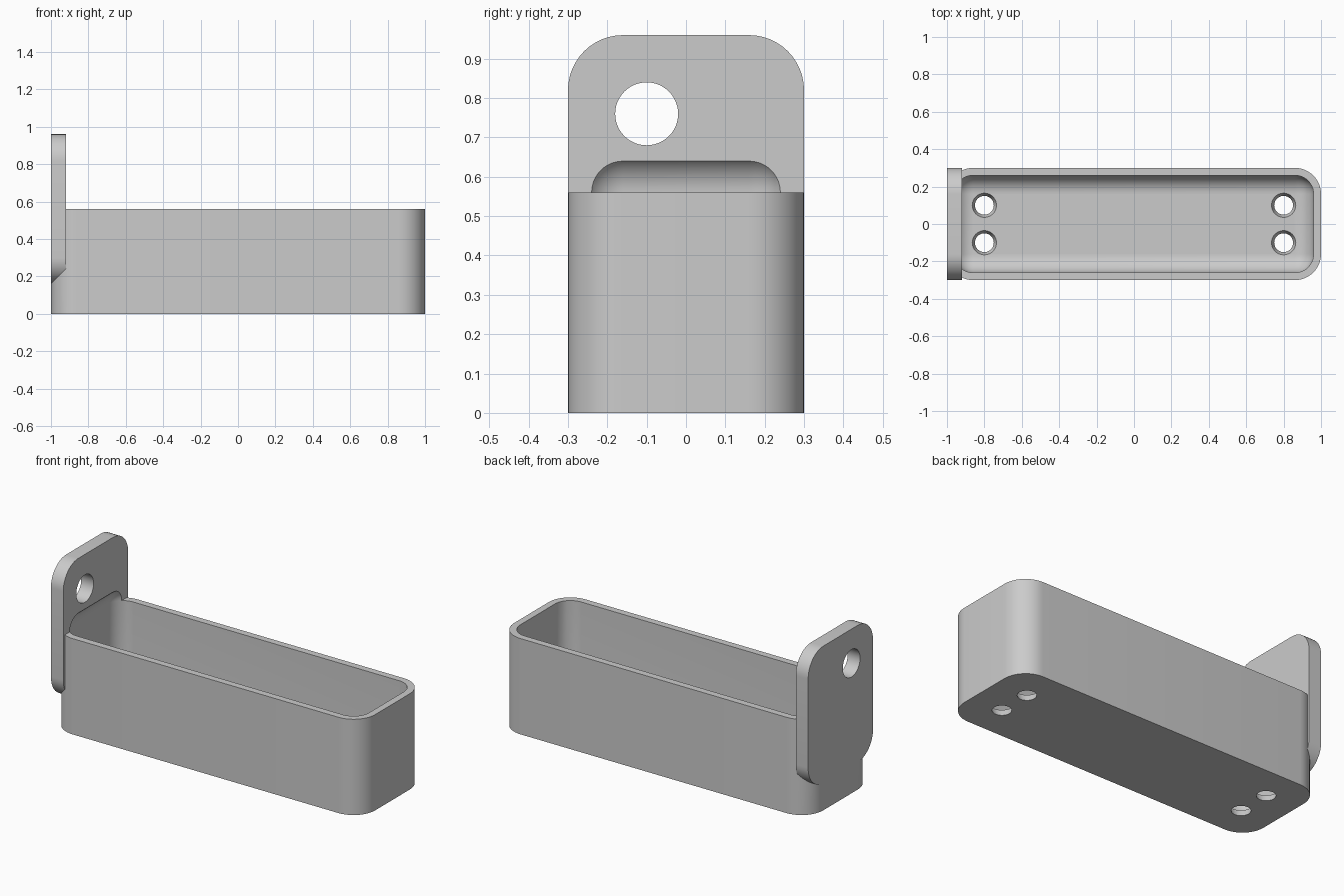
import bpy, bmesh
from mathutils import Matrix, Vector

if "Cube" in bpy.data.objects:
    bpy.data.objects.remove(bpy.data.objects["Cube"], do_unlink=True)

grey = bpy.data.materials.new("light grey")
grey.use_nodes = True
grey.diffuse_color = (0.6, 0.6, 0.6, 1)
grey.node_tree.nodes["Principled BSDF"].inputs["Base Color"].default_value = (0.6, 0.6, 0.6, 1)

OUTER_R = 0.14   # corner radius of tray and plate
WALL = 0.04
RIM = 0.56
PLATE_T = 0.08


def finish(bm, name):
    bmesh.ops.recalc_face_normals(bm, faces=bm.faces)
    mesh = bpy.data.meshes.new(name)
    bm.to_mesh(mesh)
    bm.free()
    mesh.materials.append(grey)
    obj = bpy.data.objects.new(name, mesh)
    bpy.context.collection.objects.link(obj)
    return obj


def rounded_box(name, low, high, radius, axis=None):
    """Box with rounded edges along one axis, or along all of them."""
    low, high = Vector(low), Vector(high)
    bm = bmesh.new()
    bmesh.ops.create_cube(bm, size=1)
    bmesh.ops.scale(bm, vec=high - low, verts=bm.verts)
    bmesh.ops.translate(bm, vec=(low + high) / 2, verts=bm.verts)
    edges = [e for e in bm.edges if axis is None
             or abs((e.verts[0].co - e.verts[1].co).normalized()[axis]) > 0.9]
    bmesh.ops.bevel(bm, geom=edges, offset=radius, offset_type='OFFSET',
                    segments=12, profile=0.5, affect='EDGES')
    return finish(bm, name)


def drill(name, centre, r1, r2, depth, axis='Z'):
    """Straight or tapered round cutter."""
    bm = bmesh.new()
    turn = Matrix.Rotation(1.5707963, 4, 'Y') if axis == 'X' else Matrix()
    bmesh.ops.create_cone(bm, cap_ends=True, segments=48, radius1=r1, radius2=r2,
                          depth=depth, matrix=Matrix.Translation(centre) @ turn)
    return finish(bm, name)


def combine(target, other, operation):
    mod = target.modifiers.new(operation, 'BOOLEAN')
    mod.operation, mod.object, mod.solver = operation, other, 'EXACT'
    bpy.context.view_layer.objects.active = target
    bpy.ops.object.modifier_apply(modifier=mod.name)
    bpy.data.objects.remove(other, do_unlink=True)


# Tray body with an upright mounting plate on its right end
tray = rounded_box("tray", (-1, -0.3, 0), (1, 0.3, RIM), OUTER_R, axis=2)
plate = rounded_box("mounting_plate", (-1, -0.3, 0.16), (-1 + PLATE_T, 0.3, 0.96), OUTER_R, axis=0)
combine(tray, plate, 'UNION')

# Hollow with rounded edges, which also bites into the plate
inner_r = OUTER_R - WALL
cavity = rounded_box("cavity_cutter", (-1 + WALL, -0.3 + WALL, WALL),
                     (1 - WALL, 0.3 - WALL, RIM + inner_r), inner_r)
combine(tray, cavity, 'DIFFERENCE')

# Hanging hole in the plate
combine(tray, drill("hanging_hole_cutter", (-0.96, -0.1, 0.76), 0.08, 0.08, 0.2, 'X'), 'DIFFERENCE')

# Four tapered drain holes in the floor
for x in (-0.8, 0.8):
    for y in (-0.1, 0.1):
        combine(tray, drill("drain_hole_cutter", (x, y, WALL / 2), 0.043, 0.072, 0.08), 'DIFFERENCE')

bpy.ops.object.select_all(action='DESELECT')
tray.select_set(True)
bpy.context.view_layer.objects.active = tray
bpy.ops.object.shade_smooth_by_angle(angle=0.5)
